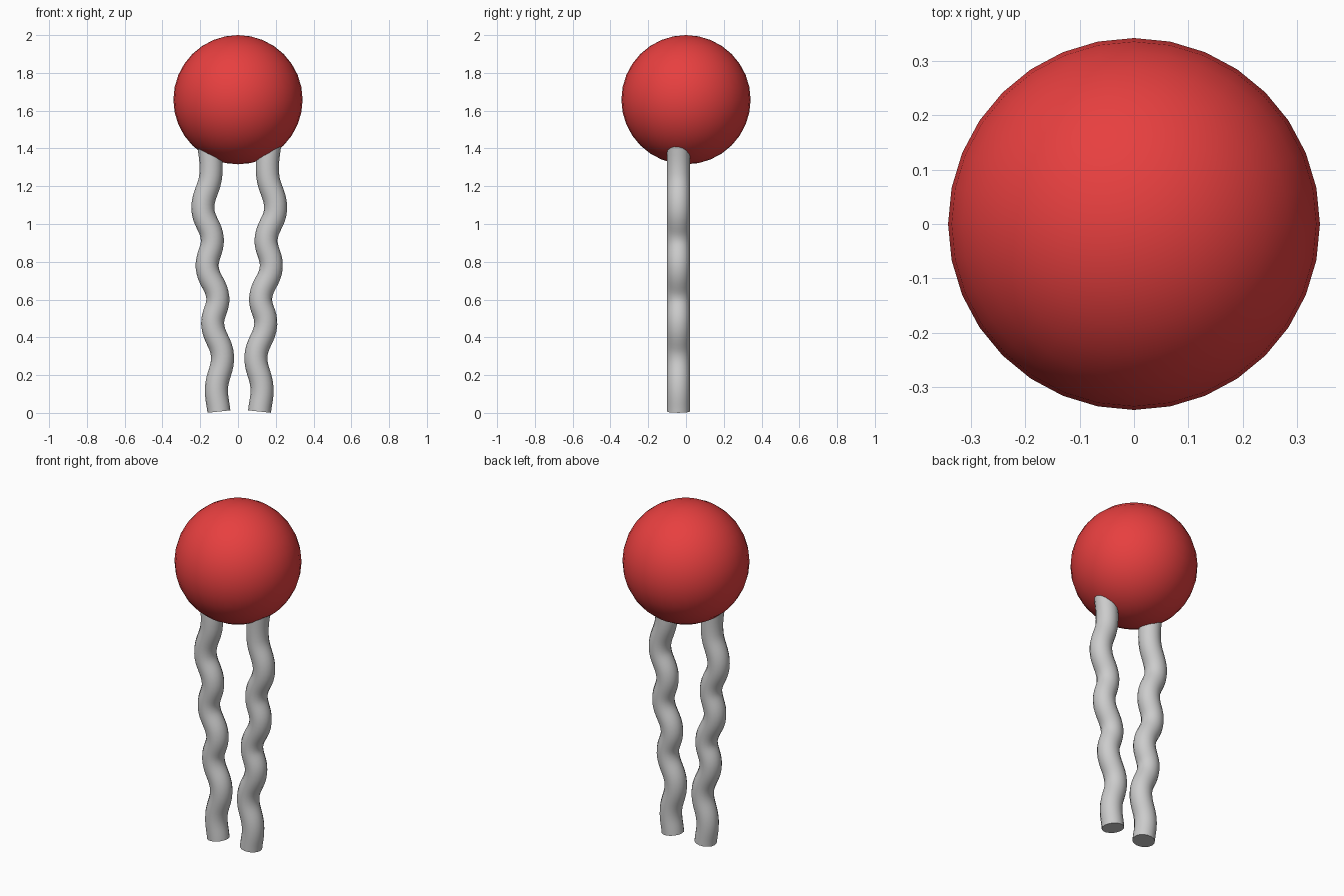
import bpy
import math

if "Cube" in bpy.data.objects:
    bpy.data.objects.remove(bpy.data.objects["Cube"])


def material(name, color):
    m = bpy.data.materials.new(name)
    m.diffuse_color = (*color, 1)
    m.use_nodes = True
    m.node_tree.nodes["Principled BSDF"].inputs["Base Color"].default_value = m.diffuse_color
    return m


red = material("red", (0.8, 0.05, 0.05))
grey = material("grey", (0.6, 0.6, 0.6))

# Round body
bpy.ops.mesh.primitive_uv_sphere_add(segments=32, ring_count=16, radius=0.342,
                                     location=(0, 0, 1.658))
body = bpy.context.object
body.name = "body"
body.data.materials.append(red)
bpy.ops.object.shade_smooth()

# Wavy leg centre line (x, z), from the hidden top inside the body to the foot
PATH = [(0.175, 1.48), (0.157, 1.26), (0.199, 1.08), (0.149, 0.92), (0.176, 0.77),
        (0.12, 0.61), (0.147, 0.47), (0.095, 0.30), (0.127, 0.13), (0.114, 0.007)]


def leg(name, side, shift):
    curve = bpy.data.curves.new(name, 'CURVE')
    curve.dimensions = '3D'
    curve.bevel_depth = 0.061
    curve.bevel_resolution = 6
    curve.resolution_u = 8
    curve.use_fill_caps = True
    spline = curve.splines.new('BEZIER')
    spline.bezier_points.add(len(PATH) - 1)
    for point, (x, z) in zip(spline.bezier_points, PATH):
        point.co = (side * (x - shift), -0.04, z)
        point.handle_left_type = point.handle_right_type = 'AUTO'
    ob = bpy.data.objects.new(name, curve)
    bpy.context.collection.objects.link(ob)
    curve.materials.append(grey)
    bpy.ops.object.select_all(action='DESELECT')
    ob.select_set(True)
    bpy.context.view_layer.objects.active = ob
    bpy.ops.object.convert(target='MESH')
    bpy.ops.object.shade_smooth_by_angle(angle=math.radians(40))


# Pair of legs, mirrored with a slight offset
leg("right_leg", 1, 0)
leg("left_leg", -1, 0.013)
